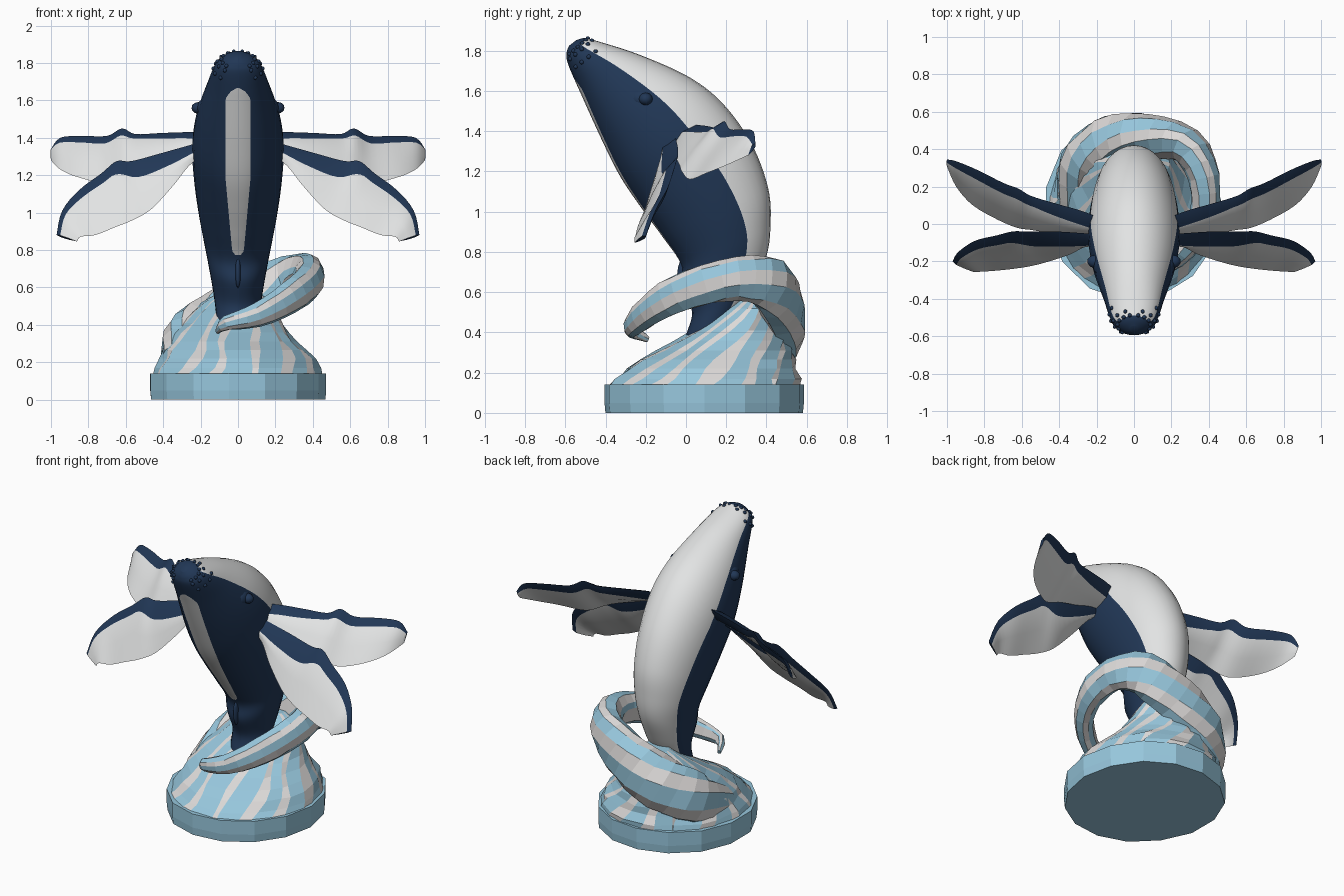
import bpy, bmesh, math, random
from mathutils import Vector, Matrix

if "Cube" in bpy.data.objects:
    bpy.data.objects.remove(bpy.data.objects["Cube"])

random.seed(4)


def material(name, rgb):
    m = bpy.data.materials.new(name)
    m.diffuse_color = (*rgb, 1)
    m.use_nodes = True
    m.node_tree.nodes["Principled BSDF"].inputs["Base Color"].default_value = m.diffuse_color
    return m


NAVY = material("navy skin", (0.015, 0.038, 0.092))
WHITE = material("white skin", (0.76, 0.77, 0.77))
BLUE = material("water blue", (0.31, 0.57, 0.72))
FOAM = material("foam white", (0.72, 0.70, 0.69))


def spline(rows, s):
    """Catmull-Rom through rows of numbers, s in row units."""
    n = len(rows) - 1
    i = min(int(s), n - 1)
    t = s - i
    p = [rows[max(0, min(n, i + k))] for k in (-1, 0, 1, 2)]
    return [0.5 * (2 * b + (c - a) * t + (2 * a - 5 * b + 4 * c - d) * t * t
                   + (3 * b - a - 3 * c + d) * t ** 3) for a, b, c, d in zip(*p)]


def finish(bm, name, mats, smooth=None):
    bmesh.ops.recalc_face_normals(bm, faces=bm.faces)
    me = bpy.data.meshes.new(name)
    bm.to_mesh(me)
    bm.free()
    ob = bpy.data.objects.new(name, me)
    bpy.context.collection.objects.link(ob)
    for m in mats:
        me.materials.append(m)
    if smooth:
        bpy.ops.object.select_all(action='DESELECT')
        ob.select_set(True)
        bpy.context.view_layer.objects.active = ob
        bpy.ops.object.shade_smooth_by_angle(angle=math.radians(smooth))
    return ob


def loft(name, rings, mats, rule, smooth=None):
    """Skin closed rings; rule(ring, column) gives the material index."""
    bm = bmesh.new()
    vs = [[bm.verts.new(p) for p in r] for r in rings]
    n = len(vs[0])
    for j in range(len(vs) - 1):
        for i in range(n):
            k = (i + 1) % n
            f = bm.faces.new((vs[j][i], vs[j][k], vs[j + 1][k], vs[j + 1][i]))
            f.material_index = rule(j, i)
    bm.faces.new(vs[0])
    bm.faces.new(vs[-1])
    return finish(bm, name, mats, smooth)


def blobs(name, mat, items):
    """Ellipsoids from (centre, scale) pairs."""
    bm = bmesh.new()
    for c, s in items:
        bmesh.ops.create_icosphere(bm, subdivisions=2, radius=1,
                                   matrix=Matrix.Translation(c) @ Matrix.Diagonal((*s, 1)))
    return finish(bm, name, [mat], 60)


# Whale body: front edge y z, back edge y z, half width
BODY = [(-.582, 1.825, -.545, 1.853, .02), (-.594, 1.785, -.50, 1.864, .07),
        (-.585, 1.73, -.44, 1.848, .12), (-.52, 1.58, -.23, 1.78, .165),
        (-.42, 1.36, .02, 1.667, .222), (-.33, 1.18, .19, 1.53, .245),
        (-.23, 1.03, .33, 1.33, .235), (-.12, .88, .41, 1.11, .21),
        (-.025, .74, .42, .93, .18), (-.02, .63, .40, .78, .155),
        (.03, .5, .33, .62, .13), (0, .38, .25, .47, .115), (0, .28, .2, .33, .12)]


def body_point(s, a):
    fy, fz, by, bz, w = spline(BODY, s)
    f, b = Vector((0, fy, fz)), Vector((0, by, bz))
    return (f + b) / 2 + (f - b) / 2 * math.cos(a) + Vector((w * math.sin(a), 0, 0))


def stripe_angle(s):
    half = .067 if s < 5 else .067 - .038 * min(1, (s - 5) / 2.75)
    half *= math.sqrt(max(.01, min(1, (s - 2.5) / .4, (7.8 - s) / .2)))
    return math.asin(min(.9, half / max(.09, spline(BODY, s)[4])))


STEP = 8
rings = []
for j in range((len(BODY) - 1) * STEP + 1):
    s = j / STEP
    st = stripe_angle(s)
    edge = 1.9 + .17 * max(0, min(1, (s - 5.5) / 2.5))
    half = [0, st / 2] + [st + (edge - st) * k / 8 for k in range(8)]
    half += [edge + (math.pi - edge) * k / 6 for k in range(7)]
    angles = half + [-a for a in half[-2:0:-1]]
    rings.append([body_point(s, a) for a in angles])
COLS = len(rings[0])


def body_colour(j, i):
    s, c = (j + .5) / STEP, min(i, COLS - 1 - i)
    if c < 2:
        return int(2.5 < s < 7.75)
    return int(c >= 10 and s > 1.25)


loft("whale_body", rings, [NAVY, WHITE], body_colour, 60)

# Snout bumps, eyes, brows and back ridge
bumps = []
for s, lo, hi, n in ((1.35, 45, 165, 6), (1.8, 40, 155, 5), (2.25, 45, 115, 4)):
    for k in range(n):
        a = math.radians(lo + (hi - lo) * k / (n - 1))
        bumps += [(body_point(s, sg * a), (.011,) * 3) for sg in (1, -1)]
blobs("snout_bumps", NAVY, bumps)
for side, sg in (("right", 1), ("left", -1)):
    blobs(side + "_eye", NAVY, [(Vector((sg * .21, -.2, 1.56)), (.04, .035, .032)),
                                (Vector((sg * .16, -.215, 1.56)), (.06, .08, .06))])
blobs("back_ridge", NAVY, [(Vector((0, -.015, .68)), (.015, .03, .085))])

# Flippers: matching points on the leading and trailing edges
UPPER = [(.15, .02, 1.43, .15, -.06, 1.32), (.28, .07, 1.43, .28, -.06, 1.31),
         (.42, .11, 1.425, .42, -.05, 1.27), (.55, .15, 1.42, .55, -.03, 1.23),
         (.62, .19, 1.45, .62, -.02, 1.20), (.70, .22, 1.41, .72, .02, 1.16),
         (.84, .29, 1.41, .86, .10, 1.19), (.95, .335, 1.40, .95, .20, 1.23),
         (1.0, .345, 1.34, 1.0, .31, 1.28)]
LOWER = [(.15, -.06, 1.39, .15, -.10, 1.33), (.26, -.05, 1.36, .26, -.12, 1.25),
         (.42, -.04, 1.315, .34, -.16, 1.15), (.57, -.04, 1.275, .46, -.20, 1.02),
         (.65, -.04, 1.275, .56, -.225, .96), (.73, -.06, 1.21, .66, -.24, .92),
         (.85, -.09, 1.12, .76, -.25, .88), (.94, -.15, 1.01, .84, -.255, .87),
         (.97, -.20, .88, .86, -.255, .845)]


def flipper(name, edges, sg, root_band):
    rings, n = [], (len(edges) - 1) * 4
    for j in range(n + 1):
        row = spline(edges, j / 4)
        lead, trail = Vector(row[:3]), Vector(row[3:])
        chord = trail - lead
        span = Vector(edges[-1][:3]) - Vector(edges[1][:3])
        nor = chord.cross(span).normalized() * (.03 - .02 * j / n)
        band = max(.2, root_band - .5 * j / 16)
        far = (band + 1) / 2
        prof = [(0, 0), (band, 1), (far, .75), (1, .1), (far, -.75), (band, -1)]
        ring = [lead + chord * f + nor * h for f, h in prof]
        rings.append([Vector((p.x * sg, p.y, p.z)) for p in ring])
    loft(name, rings, [NAVY, WHITE], lambda j, i: int(1 <= i <= 4), 50)


for side, sg in (("right", 1), ("left", -1)):
    flipper(side + "_upper_flipper", UPPER, sg, .55)
    flipper(side + "_lower_flipper", LOWER, sg, .75)

# Base disc
wob = [random.uniform(.98, 1.01) for _ in range(15)]
loft("base_disc", [[(.478 * w * k * math.cos(i * math.tau / 15),
                     .092 + .506 * w * k * math.sin(i * math.tau / 15), z)
                    for i, w in enumerate(wob)] for z, k in ((0, .99), (.05, 1), (.14, 1))],
     [BLUE], lambda j, i: 0)

# Water mound: z, centre x, centre y, radius x, radius y; striped columns
MOUND = [(.13, 0, .09, .455, .485), (.22, 0, .13, .41, .425), (.31, -.035, .19, .345, .335),
         (.41, -.03, .265, .265, .235), (.52, 0, .33, .19, .13), (.57, 0, .34, .1, .08)]
N = 28
jit = [random.uniform(-.35, .35) for _ in range(N)]
rings = []
for j in range(11):
    z, cx, cy, rx, ry = spline(MOUND, j / 2)
    ring = []
    for i in range(N):
        a = (i + jit[i] + .25 * (i % 2)) * math.tau / N + .05 * j + .05 * math.sin(j * .9 + i)
        k = 1 + random.uniform(-.03, .03) * (0 < j)
        ring.append((cx + rx * k * math.cos(a), cy + ry * k * math.sin(a), z))
    rings.append(ring)
loft("water_mound", rings, [BLUE, FOAM], lambda j, i: i % 2)

# Curling wave: centre x y z, half height, half thickness
WAVE = [(-.34, .08, .2, .09, .07), (-.29, .31, .29, .16, .12), (-.13, .44, .40, .17, .14),
        (.08, .47, .52, .16, .125), (.28, .42, .635, .14, .10), (.375, .25, .67, .11, .085),
        (.37, .03, .62, .10, .075), (.27, -.14, .54, .088, .06), (.1, -.25, .45, .065, .05),
        (-.06, -.265, .41, .04, .03), (-.11, -.19, .365, .015, .012)]
rings = []
jit = [random.uniform(-.3, .3) for _ in range(10)]
n = (len(WAVE) - 1) * 3
for j in range(n + 1):
    x, y, z, hh, ht = spline(WAVE, j / 3)
    p, q = spline(WAVE, max(0, j / 3 - .1)), spline(WAVE, min(n / 3, j / 3 + .1))
    tan = (Vector(q[:3]) - Vector(p[:3])).normalized()
    out = tan.cross(Vector((0, 0, 1))).normalized()
    up = out.cross(tan)
    ring = []
    for i in range(10):
        a = (i + jit[i]) * math.tau / 10 + 2.2 * j / n
        k = 1 + random.uniform(-.05, .05)
        ring.append(Vector((x, y, z)) + out * ht * k * math.cos(a) + up * hh * k * math.sin(a))
    rings.append(ring)
loft("curling_wave", rings, [BLUE, FOAM], lambda j, i: i % 2)
